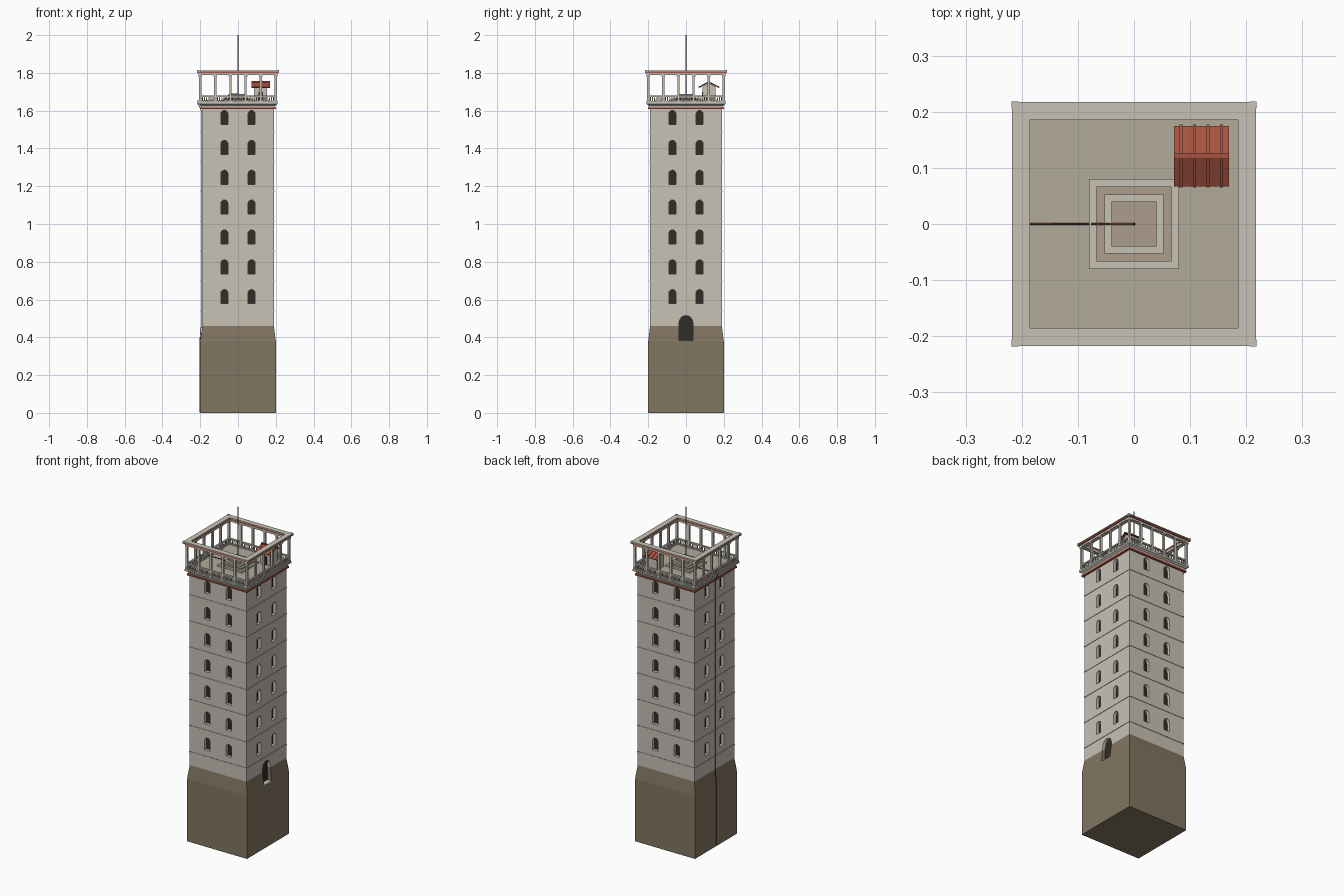
import bpy, bmesh, math
from mathutils import Matrix, Vector

if "Cube" in bpy.data.objects:
    bpy.data.objects.remove(bpy.data.objects["Cube"])


def mat(name, r, g, b):
    m = bpy.data.materials.new(name)
    m.diffuse_color = (r, g, b, 1)
    m.use_nodes = True
    m.node_tree.nodes["Principled BSDF"].inputs["Base Color"].default_value = m.diffuse_color
    return m


STONE = mat("pale_stone", .57, .54, .47)
BASE = mat("dark_stone", .225, .18, .12)
DARK = mat("opening_dark", .03, .026, .02)
RED = mat("red_clay", .38, .085, .05)
DECK = mat("deck_stone", .45, .41, .33)
TAN = mat("tan_stone", .41, .34, .26)
METAL = mat("metal", .09, .09, .11)
RUST = mat("rust", .16, .05, .03)


def finish(name, bm, m):
    bmesh.ops.recalc_face_normals(bm, faces=bm.faces)
    me = bpy.data.meshes.new(name)
    bm.to_mesh(me)
    bm.free()
    me.materials.append(m)
    ob = bpy.data.objects.new(name, me)
    bpy.context.collection.objects.link(ob)
    return ob


def add_box(bm, x0, x1, y0, y1, z0, z1, M=Matrix()):
    T = Matrix.Translation(((x0 + x1) / 2, (y0 + y1) / 2, (z0 + z1) / 2))
    S = Matrix.Diagonal((x1 - x0, y1 - y0, z1 - z0, 1))
    bmesh.ops.create_cube(bm, size=1, matrix=M @ T @ S)


def box(name, m, *dims):
    bm = bmesh.new()
    add_box(bm, *dims)
    return finish(name, bm, m)


def square_loft(name, m, profile, closed=False):
    """Square rings from (half width, z) pairs; closed makes a hollow frame."""
    bm = bmesh.new()
    rings = [[bm.verts.new((sx * h, sy * h, z)) for sx, sy in ((-1, -1), (1, -1), (1, 1), (-1, 1))]
             for h, z in profile]
    pairs = list(zip(rings, rings[1:]))
    if closed:
        pairs.append((rings[-1], rings[0]))
    else:
        bm.faces.new(rings[0])
        bm.faces.new(rings[-1])
    for a, b in pairs:
        for i in range(4):
            j = (i + 1) % 4
            bm.faces.new((a[i], a[j], b[j], b[i]))
    return finish(name, bm, m)


def frame(name, m, inner, outer, z0, z1):
    return square_loft(name, m, [(inner, z0), (outer, z0), (outer, z1), (inner, z1)], True)


def arch_pts(w, z0, z1, n=8):
    r = w / 2
    return [(-r, z0), (r, z0)] + [(r * math.cos(math.pi * i / n), z1 - r + r * math.sin(math.pi * i / n))
                                  for i in range(n + 1)]


def add_arch(bm, u, w, z0, z1, y0, y1, M):
    pts = arch_pts(w, z0, z1)
    a, b = [[bm.verts.new(M @ Vector((u + p, y, z))) for p, z in pts] for y in (y0, y1)]
    bm.faces.new(a)
    bm.faces.new(b[::-1])
    for i in range(len(a)):
        j = (i + 1) % len(a)
        bm.faces.new((a[i], b[i], b[j], a[j]))


SIDES = [Matrix.Rotation(k * math.pi / 2, 4, 'Z') for k in range(4)]
STEP = .158

# Tower body
plinth = square_loft("tower_base", BASE, [(.2, 0), (.2, .38), (.19, .46)])
shaft = square_loft("tower_shaft", STONE, [(.19, .46), (.19, 1.612)])

# Arched windows on all sides and one door on the right
cut, panes = bmesh.new(), bmesh.new()
for M in SIDES:
    for u in (-.072, .072):
        for k in range(7):
            z = .578 + STEP * k
            add_arch(cut, u, .037, z, z + .075, -.25, -.17, M)
            add_arch(panes, u, .0368, z, z + .075, -.1715, -.168, M)
add_arch(cut, 0, .072, .38, .515, -.25, -.17, SIDES[1])
finish("window_panes", panes, DARK)
cutter = finish("opening_cutter", cut, STONE)
cutter.hide_render = True
cutter.hide_set(True)
for ob in (plinth, shaft):
    mod = ob.modifiers.new("openings", 'BOOLEAN')
    mod.operation, mod.object, mod.solver = 'DIFFERENCE', cutter, 'EXACT'
door = bmesh.new()
add_arch(door, 0, .0718, .38, .515, -.1725, -.168, SIDES[1])
finish("door", door, DARK)
box("door_sill", STONE, .17, .2, -.036, .036, .376, .382)

# Thin string courses between storeys
for k in range(7):
    z = .54 + STEP * k
    frame("string_course", STONE, .185, .1925, z - .003, z + .003)

# Cornice and deck
frame("cornice_red_band", RED, .18, .201, 1.608, 1.618)
square_loft("cornice", STONE, [(.196, 1.616), (.198, 1.628), (.21, 1.636), (.21, 1.645)])
square_loft("deck", DECK, [(.186, 1.64), (.186, 1.648)])

# Gallery posts, balusters and rails
posts, bal = bmesh.new(), bmesh.new()
P = .2
for M in SIDES:
    for i in range(5):
        u = -P + 2 * P * i / 5
        add_box(posts, u - .006, u + .006, -P - .006, -P + .006, 1.645, 1.79, M)
        for h, z0, z1 in ((.009, 1.645, 1.654), (.009, 1.782, 1.79)):
            add_box(posts, u - h, u + h, -P - h, -P + h, z0, z1, M)
        for j in range(1, 7):
            v = u + 2 * P / 5 * j / 7
            bmesh.ops.create_cone(bal, cap_ends=True, segments=8, radius1=.0035, radius2=.002, depth=.024,
                                  matrix=M @ Matrix.Translation((v, -P, 1.661)))
finish("gallery_posts", posts, STONE)
finish("balusters", bal, STONE)
frame("balustrade_foot", STONE, .194, .206, 1.644, 1.650)
frame("balustrade_rail", STONE, .194, .206, 1.673, 1.681)

# Crowning frame
frame("top_beam", STONE, .186, .209, 1.789, 1.800)
frame("top_red_band", RED, .187, .214, 1.800, 1.808)
frame("top_cap", STONE, .185, .217, 1.808, 1.813)
for sx in (-1, 1):
    for sy in (-1, 1):
        cx, cy = .212 * sx, .212 * sy
        box("cap_corner", STONE, cx - .006, cx + .006, cy - .006, cy + .006, 1.800, 1.815)

# Stepped pedestal and mast
for i, (h, m) in enumerate(((.08, STONE), (.067, TAN), (.053, STONE), (.04, TAN))):
    square_loft("pedestal_step", m, [(h, 1.646 + .01 * i), (h, 1.658 + .01 * i)])
bm = bmesh.new()
bmesh.ops.create_cone(bm, cap_ends=True, segments=8, radius1=.003, radius2=.0015, depth=.315,
                      matrix=Matrix.Translation((0, 0, 1.8425)))
finish("mast", bm, METAL)

# Cable from the mast over the edge and down the left side
cu = bpy.data.curves.new("grounding_cable", 'CURVE')
cu.dimensions, cu.bevel_depth, cu.bevel_resolution = '3D', .002, 1
sp = cu.splines.new('POLY')
path = [(0, 1.69), (-.041, 1.69), (-.081, 1.652), (-.19, 1.652), (-.212, 1.652), (-.212, 1.634),
        (-.203, 1.62), (-.195, 1.6), (-.195, .46), (-.2025, .38), (-.2025, .002)]
sp.points.add(len(path) - 1)
for p, (x, z) in zip(sp.points, path):
    p.co = (x, 0, z, 1)
cu.materials.append(RUST)
bpy.context.collection.objects.link(bpy.data.objects.new("grounding_cable", cu))

# Roof hut with gabled, battened roof
HX, HY = .12, .121
bm = bmesh.new()
gable = [(-.034, 1.646), (.034, 1.646), (.034, 1.728), (0, 1.745), (-.034, 1.728)]
a, b = [[bm.verts.new((x, HY + y, z)) for y, z in gable] for x in (HX - .034, HX + .034)]
bm.faces.new(a)
bm.faces.new(b)
for i in range(5):
    j = (i + 1) % 5
    bm.faces.new((a[i], a[j], b[j], b[i]))
finish("hut_walls", bm, STONE)
box("hut_door", DARK, HX - .012, HX + .012, HY - .036, HY - .03, 1.648, 1.70)
roof = bmesh.new()
ang = math.atan2(.028, .054)
L = math.hypot(.028, .054)
for s in (0, 1):
    M = (Matrix.Translation((HX, HY, 1.752)) @ Matrix.Rotation(s * math.pi, 4, 'Z')
         @ Matrix.Rotation(-ang, 4, 'X'))
    add_box(roof, -.049, .049, 0, L, -.004, 0, M)
    for x in (-.036, -.012, .012, .036):
        add_box(roof, x - .0025, x + .0025, 0, L + .001, -.001, .003, M)
add_box(roof, HX - .049, HX + .049, HY - .005, HY + .005, 1.748, 1.756)
finish("hut_roof", roof, RED)
